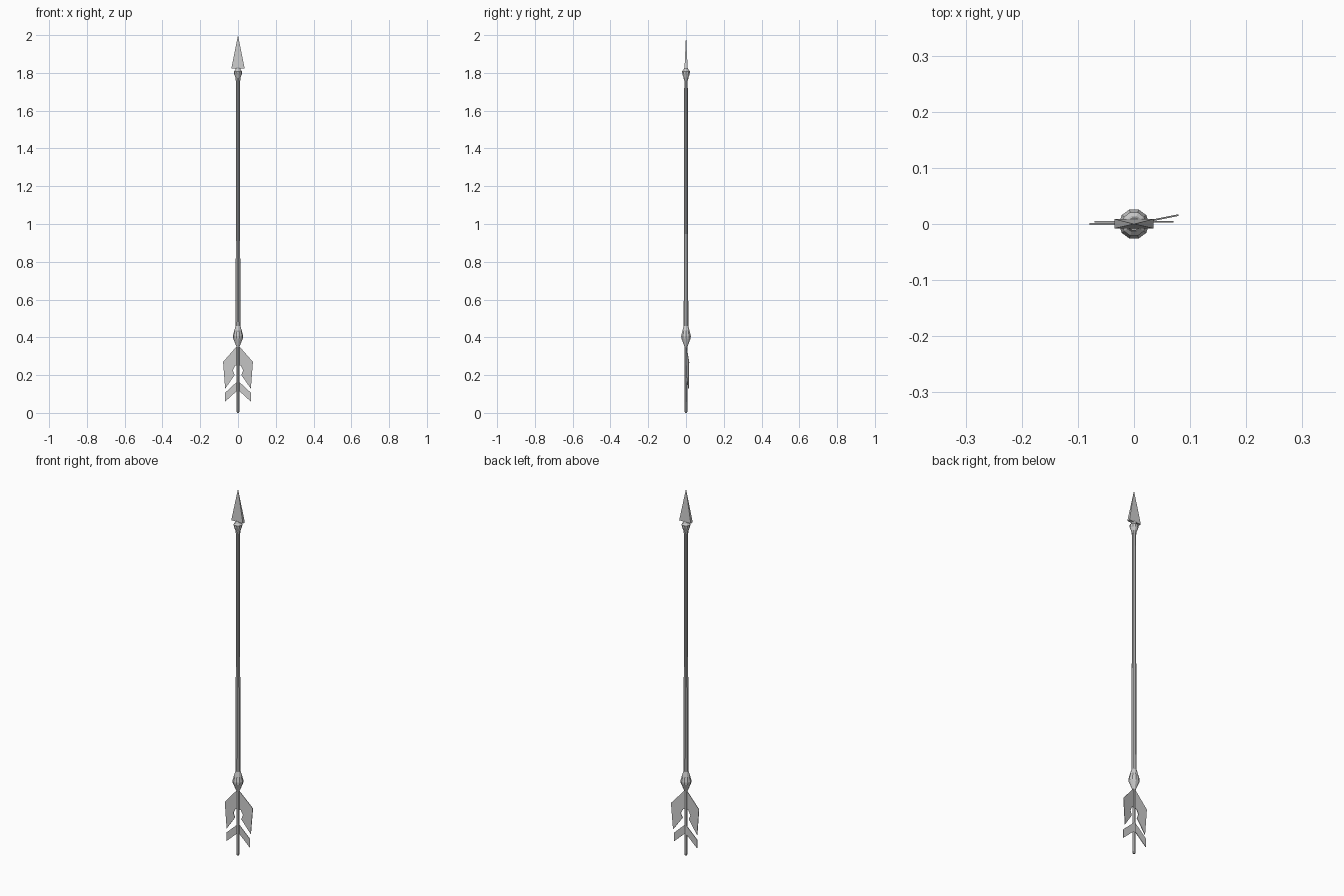
import bpy, bmesh, math

if "Cube" in bpy.data.objects:
    bpy.data.objects.remove(bpy.data.objects["Cube"])


def make_object(name, bm):
    bmesh.ops.recalc_face_normals(bm, faces=bm.faces)
    mesh = bpy.data.meshes.new(name)
    bm.to_mesh(mesh)
    bm.free()
    obj = bpy.data.objects.new(name, mesh)
    bpy.context.collection.objects.link(obj)
    return obj


def lathe(name, profile, sides=10):
    """Closed turned solid from (radius, z) pairs."""
    bm = bmesh.new()
    rings = [[bm.verts.new((r * math.cos(2 * math.pi * i / sides),
                            r * math.sin(2 * math.pi * i / sides), z))
              for i in range(sides)] for r, z in profile]
    for a, b in zip(rings, rings[1:]):
        for i in range(sides):
            j = (i + 1) % sides
            bm.faces.new((a[i], a[j], b[j], b[i]))
    bm.faces.new(rings[0])
    bm.faces.new(rings[-1])
    return make_object(name, bm)


def vane(name, outline, side, lean=0.0, y=0.0, thickness=0.003):
    """Thin feather plate; lean swings it about the shaft."""
    bm = bmesh.new()
    rows = [[bm.verts.new((side * x, y + lean * x + d, z)) for x, z in outline]
            for d in (-thickness / 2, thickness / 2)]
    n = len(outline)
    bm.faces.new(rows[0])
    bm.faces.new(rows[1])
    for i in range(n):
        j = (i + 1) % n
        bm.faces.new((rows[0][i], rows[0][j], rows[1][j], rows[1][i]))
    return make_object(name, bm)


# Shaft
lathe("shaft", [(0.013, 0.43), (0.0125, 0.6), (0.012, 0.8),
                (0.010, 1.2), (0.010, 1.66), (0.0095, 1.775)])

# Flared knob above the feathers
lathe("tail_knob", [(0.008, 0.35), (0.026, 0.395), (0.027, 0.408),
                    (0.020, 0.435), (0.013, 0.46)])

# Thin rod carrying the feathers
lathe("tail_rod", [(0.006, 0.0), (0.008, 0.012), (0.008, 0.36)], 8)

# Collar under the head
lathe("head_collar", [(0.012, 1.76), (0.013, 1.775), (0.020, 1.792),
                      (0.022, 1.808), (0.015, 1.815), (0.011, 1.826)])

# Flat pyramid arrowhead
bm = bmesh.new()
base = [bm.verts.new((x, y, 1.823)) for x, y in
        ((-0.035, -0.008), (0.035, -0.008), (0.035, 0.009), (-0.035, 0.009))]
tip = bm.verts.new((0, 0, 2.0))
bm.faces.new(base)
for i in range(4):
    bm.faces.new((base[i], base[(i + 1) % 4], tip))
make_object("arrowhead", bm)

# Feathers: large notched vane and small lower vane on each side
large = [(0.0, 0.36), (0.079, 0.27), (0.068, 0.128), (0.018, 0.2),
         (0.027, 0.225), (0.015, 0.25), (0.0, 0.25)]
small = [(0.0, 0.17), (0.07, 0.105), (0.07, 0.058), (0.0, 0.122)]
for label, side, lean in (("left", -1, 0.0), ("right", 1, 0.2)):
    vane("large_feather_" + label, large, side, lean)
    vane("small_feather_" + label, small, side, 0.0, 0.004)
